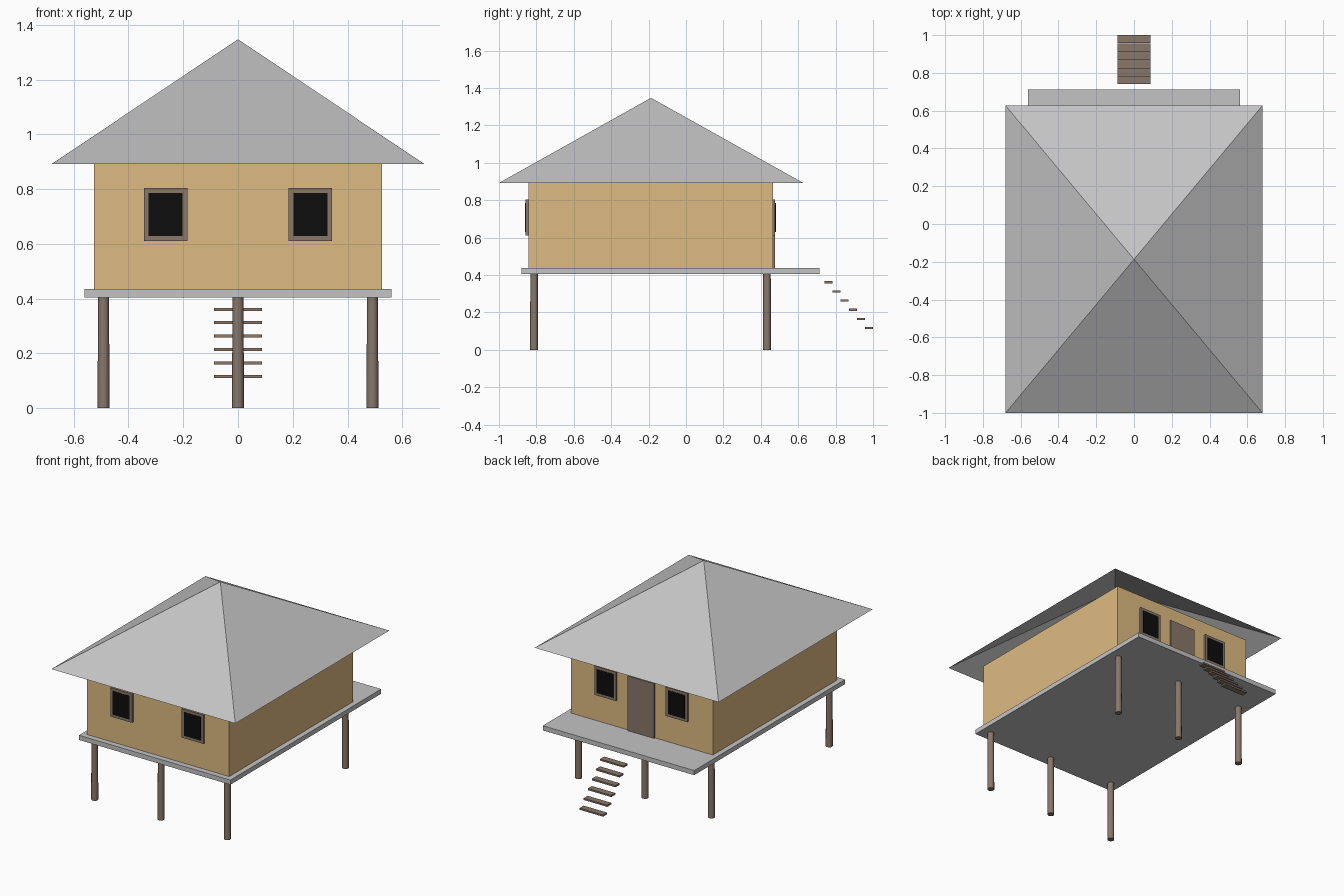
import bpy, bmesh, math

if "Cube" in bpy.data.objects:
    bpy.data.objects.remove(bpy.data.objects["Cube"])


def material(name, rgb):
    m = bpy.data.materials.new(name)
    m.diffuse_color = (*rgb, 1)
    m.use_nodes = True
    m.node_tree.nodes["Principled BSDF"].inputs["Base Color"].default_value = m.diffuse_color
    return m


GREY = material("pale grey", (0.55, 0.55, 0.55))
TAN = material("tan wall", (0.73, 0.497, 0.223))
BROWN = material("weathered wood", (0.25, 0.186, 0.144))
BLACK = material("dark glass", (0.004, 0.004, 0.004))


def add(name, bm, mat):
    me = bpy.data.meshes.new(name)
    bm.to_mesh(me)
    bm.free()
    me.materials.append(mat)
    ob = bpy.data.objects.new(name, me)
    bpy.context.collection.objects.link(ob)
    return ob


def box(name, x, y, z, mat):
    """Box given by (min, max) on each axis."""
    bm = bmesh.new()
    bmesh.ops.create_cube(bm, size=1)
    for v in bm.verts:
        v.co = [r[0] if c < 0 else r[1] for c, r in zip(v.co, (x, y, z))]
    return add(name, bm, mat)


# Platform and walls
box("platform", (-0.56, 0.56), (-0.88, 0.713), (0.405, 0.436), GREY)
box("walls", (-0.525, 0.525), (-0.843, 0.466), (0.436, 0.893), TAN)

# Hollow pyramid roof, open underneath
bm = bmesh.new()
eaves = [bm.verts.new((x, y, 0.892)) for x, y in
         ((-0.68, -1), (0.68, -1), (0.68, 0.627), (-0.68, 0.627))]
apex = bm.verts.new((0, -0.187, 1.347))
for i in range(4):
    bm.faces.new((eaves[i], eaves[(i + 1) % 4], apex))
add("roof", bm, GREY)

# Six slightly tapered stilts
for y, row in ((-0.812, "front"), (0.433, "back")):
    for x, side in ((-0.491, "left"), (0, "middle"), (0.491, "right")):
        bm = bmesh.new()
        bmesh.ops.create_cone(bm, cap_ends=True, segments=12, radius1=0.022,
                              radius2=0.02, depth=0.406)
        bmesh.ops.translate(bm, verts=bm.verts, vec=(x, y, 0.203))
        for f in bm.faces:
            f.smooth = len(f.verts) == 4
        for e in bm.edges:
            e.smooth = all(len(f.verts) == 4 for f in e.link_faces)
        add(f"{row}_{side}_stilt", bm, BROWN)

# Windows: frame with dark pane, two at the front and two at the back
for wall, s, face in ((-0.843, -1, "front"), (0.466, 1, "back")):
    for cx, side in ((-0.264, "left"), (0.264, "right")):
        depth = 0.014 if s < 0 else 0.011
        ys = sorted((wall - s * 0.004, wall + s * depth))
        box(f"{face}_{side}_window_frame", (cx - 0.08, cx + 0.08), ys,
            (0.611, 0.804), BROWN)
        ys = sorted((wall + s * (depth - 0.003), wall + s * (depth + 0.003)))
        box(f"{face}_{side}_window_pane", (cx - 0.062, cx + 0.062), ys,
            (0.629, 0.786), BLACK)

# Door at the back
box("door", (-0.098, 0.098), (0.462, 0.476), (0.436, 0.802), BROWN)

# Floating steps down from the platform
for i in range(6):
    y, z = 0.74 + i * 0.0434, 0.361 - i * 0.049
    box(f"step_{i + 1}", (-0.087, 0.087), (y, y + 0.043),
        (z - 0.0055, z + 0.0055), BROWN)
